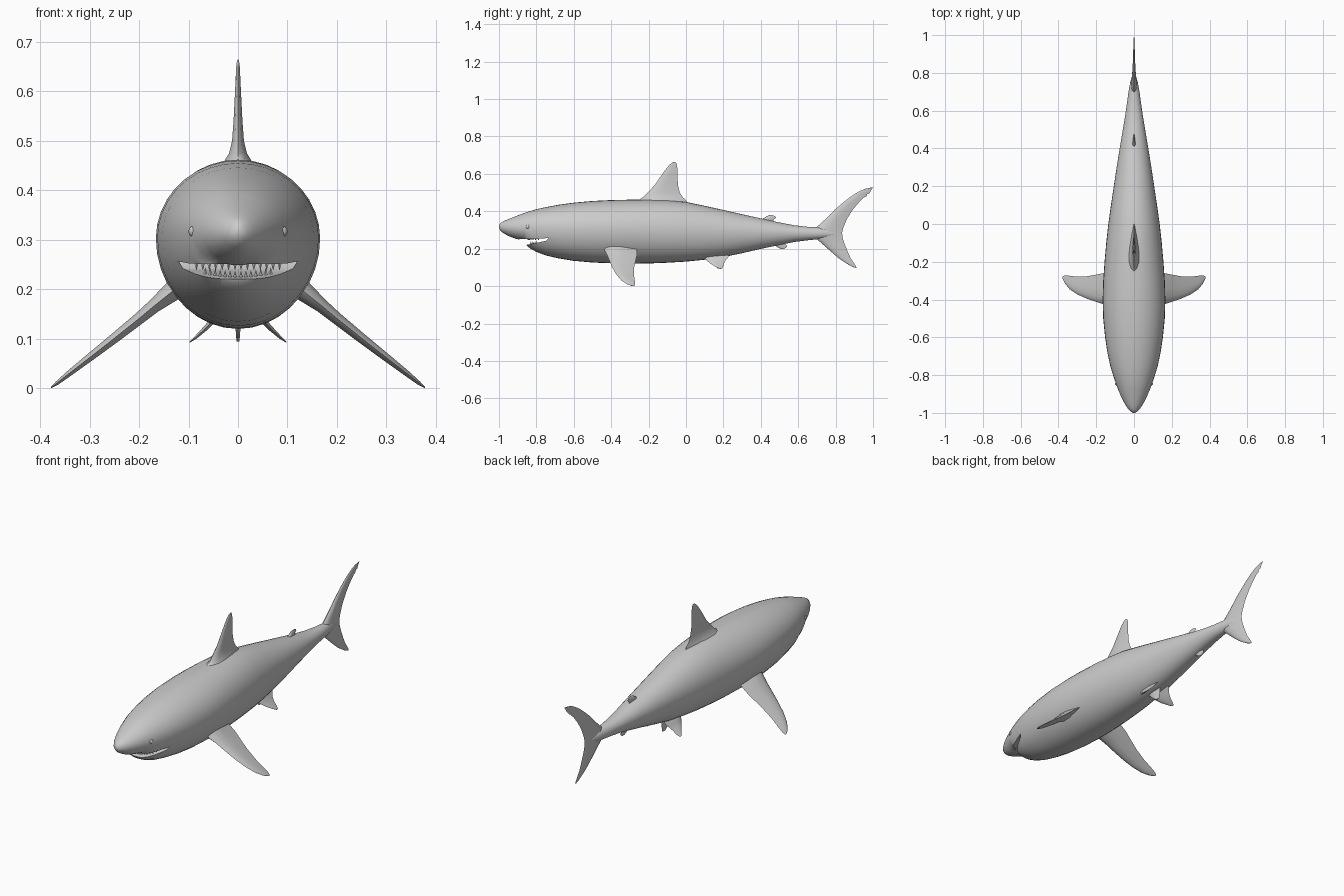
import bpy, bmesh, math
from mathutils import Vector


def finish(bm, name, mirror=False, angle=50):
    bmesh.ops.recalc_face_normals(bm, faces=bm.faces[:])
    me = bpy.data.meshes.new(name)
    bm.to_mesh(me)
    bm.free()
    ob = bpy.data.objects.new(name, me)
    bpy.context.collection.objects.link(ob)
    if mirror:
        ob.modifiers.new("Mirror", 'MIRROR')
    smooth(ob, angle)
    return ob


def smooth(ob, angle):
    bpy.ops.object.select_all(action='DESELECT')
    ob.select_set(True)
    bpy.context.view_layer.objects.active = ob
    bpy.ops.object.shade_smooth_by_angle(angle=math.radians(angle))


def loft(name, rings, mirror=False, angle=50):
    bm = bmesh.new()
    vs = [[bm.verts.new(p) for p in r] for r in rings]
    n = len(vs[0])
    for a, b in zip(vs, vs[1:]):
        for i in range(n):
            j = (i + 1) % n
            bm.faces.new((a[i], a[j], b[j], b[i]))
    bm.faces.new(vs[0])
    bm.faces.new(vs[-1])
    return finish(bm, name, mirror, angle)


FOIL = [(.06, .55), (.22, 1), (.5, .85), (.8, .35)]


def fin(name, sections, normal=(1, 0, 0), mirror=False):
    # each section: x, z, leading y, trailing y, half thickness
    n = Vector(normal).normalized()
    rings = []
    for x, z, le, te, th in sections:
        def at(t, f):
            return Vector((x, le + (te - le) * t, z)) + n * th * f
        rings.append([at(0, 0)] + [at(t, f) for t, f in FOIL] + [at(1, 0)]
                     + [at(t, -f) for t, f in reversed(FOIL)])
    return loft(name, rings, mirror, 60)


def median_fin(name, rows):
    return fin(name, [(0, z, a, b, t) for z, a, b, t in rows])


# Body: y, top, bottom, half width
stations = [
    (-1.0, .324, .311, .006), (-.993, .336, .297, .018), (-.978, .346, .284, .032),
    (-.95, .358, .268, .050), (-.91, .374, .253, .070), (-.864, .391, .243, .089),
    (-.85, .396, .214, .094), (-.83, .402, .199, .101), (-.80, .411, .183, .111),
    (-.75, .422, .164, .126), (-.68, .435, .148, .141), (-.60, .446, .135, .153),
    (-.50, .455, .126, .163), (-.40, .460, .122, .166), (-.30, .462, .120, .163),
    (-.20, .462, .121, .156), (-.10, .459, .125, .147), (0, .450, .131, .136),
    (.10, .429, .141, .122), (.20, .407, .155, .107), (.30, .384, .176, .092),
    (.40, .362, .199, .076), (.50, .340, .220, .059), (.58, .325, .236, .046),
    (.65, .317, .245, .036), (.70, .315, .250, .029), (.75, .309, .257, .020),
    (.79, .298, .268, .009)]
N = 36
rings = []
for y, top, bot, w in stations:
    mid = .315 - .02 * (y + 1)
    ring = []
    for i in range(N):
        a = 2 * math.pi * i / N
        s = math.sin(a)
        ring.append((w * math.cos(a), y, mid + s * (top - mid if s > 0 else mid - bot)))
    rings.append(ring)
body = loft("body", rings)

# Mouth opening cut through the head
slot = [(-.89, .251), (-.80, .252), (-.735, .257), (-.75, .242),
        (-.80, .231), (-.845, .222), (-.89, .215)]
cutter = loft("mouth_cutter", [[(x, y, z) for y, z in slot] for x in (-.2, .2)])
cutter.hide_render = True
mod = body.modifiers.new("Mouth", 'BOOLEAN')
mod.operation, mod.solver, mod.object = 'DIFFERENCE', 'EXACT', cutter
bpy.context.view_layer.objects.active = body
bpy.ops.object.modifier_apply(modifier="Mouth")
bpy.data.objects.remove(cutter)
smooth(body, 45)

# Teeth
for name, front, base, tip, reach in (("upper_teeth", -.845, .256, .238, .084),
                                      ("lower_teeth", -.832, .220, .238, .066)):
    bm = bmesh.new()
    for k in range(7):
        x = .006 + (reach - .006) * k / 6
        y = front + 8 * x * x
        lift = (y - front) * .2 if tip > base else 0
        ring = [bm.verts.new((x + .005 * math.cos(a), y + .003 * math.sin(a), base + lift))
                for a in (0, math.pi / 2, math.pi, 3 * math.pi / 2)]
        top = bm.verts.new((x, y, tip + lift))
        bm.faces.new(ring)
        for i in range(4):
            bm.faces.new((ring[i], ring[(i + 1) % 4], top))
    finish(bm, name, True, 20)

# Eyes
bm = bmesh.new()
bmesh.ops.create_uvsphere(bm, u_segments=16, v_segments=10, radius=.012)
bmesh.ops.translate(bm, vec=(.088, -.845, .317), verts=bm.verts)
finish(bm, "eyes", True)

# Paired fins
fin("pectoral_fins", [
    (.10, .222, -.445, -.27, .026), (.14, .190, -.435, -.262, .019),
    (.17, .166, -.422, -.262, .014), (.20, .141, -.412, -.268, .012),
    (.25, .101, -.395, -.277, .010), (.30, .062, -.373, -.279, .008),
    (.34, .031, -.346, -.274, .006), (.365, .011, -.316, -.272, .004),
    (.378, .001, -.290, -.277, .001)], (.62, 0, .78), True)
fin("pelvic_fins", [
    (.025, .172, .08, .215, .010), (.038, .158, .095, .228, .008),
    (.05, .138, .11, .212, .006), (.065, .122, .128, .203, .005),
    (.085, .103, .158, .198, .003), (.098, .093, .178, .19, .001)],
    (.62, 0, .78), True)

# Fins on the centre line
median_fin("dorsal_fin", [
    (.43, -.29, .02, .045), (.462, -.25, -.003, .026), (.475, -.23, -.018, .018),
    (.50, -.205, -.033, .012), (.54, -.167, -.043, .009), (.58, -.140, -.045, .007),
    (.62, -.112, -.045, .005), (.645, -.092, -.048, .004), (.657, -.078, -.052, .003),
    (.664, -.066, -.057, .001)])
median_fin("second_dorsal_fin", [
    (.335, .39, .47, .010), (.355, .405, .468, .008), (.366, .42, .482, .006),
    (.374, .432, .475, .004), (.379, .445, .462, .001)])
median_fin("anal_fin", [
    (.245, .44, .52, .010), (.225, .465, .53, .007), (.214, .48, .542, .005),
    (.205, .495, .535, .003), (.199, .508, .525, .001)])
median_fin("rear_belly_fin", [
    (.16, .10, .20, .006), (.12, .14, .20, .005), (.095, .17, .195, .003)])
median_fin("tail_fin", [
    (.098, .903, .912, .001), (.108, .880, .908, .002), (.126, .850, .896, .004),
    (.15, .815, .880, .006), (.18, .780, .866, .008), (.227, .727, .847, .011),
    (.255, .695, .838, .015), (.285, .680, .834, .018), (.312, .695, .841, .015),
    (.36, .748, .861, .011), (.41, .797, .893, .008), (.45, .844, .927, .006),
    (.475, .876, .953, .005), (.482, .886, .968, .004), (.490, .898, .966, .004),
    (.496, .908, .981, .004), (.512, .936, .989, .003), (.521, .962, .996, .002),
    (.527, .990, 1.0, .001)])
